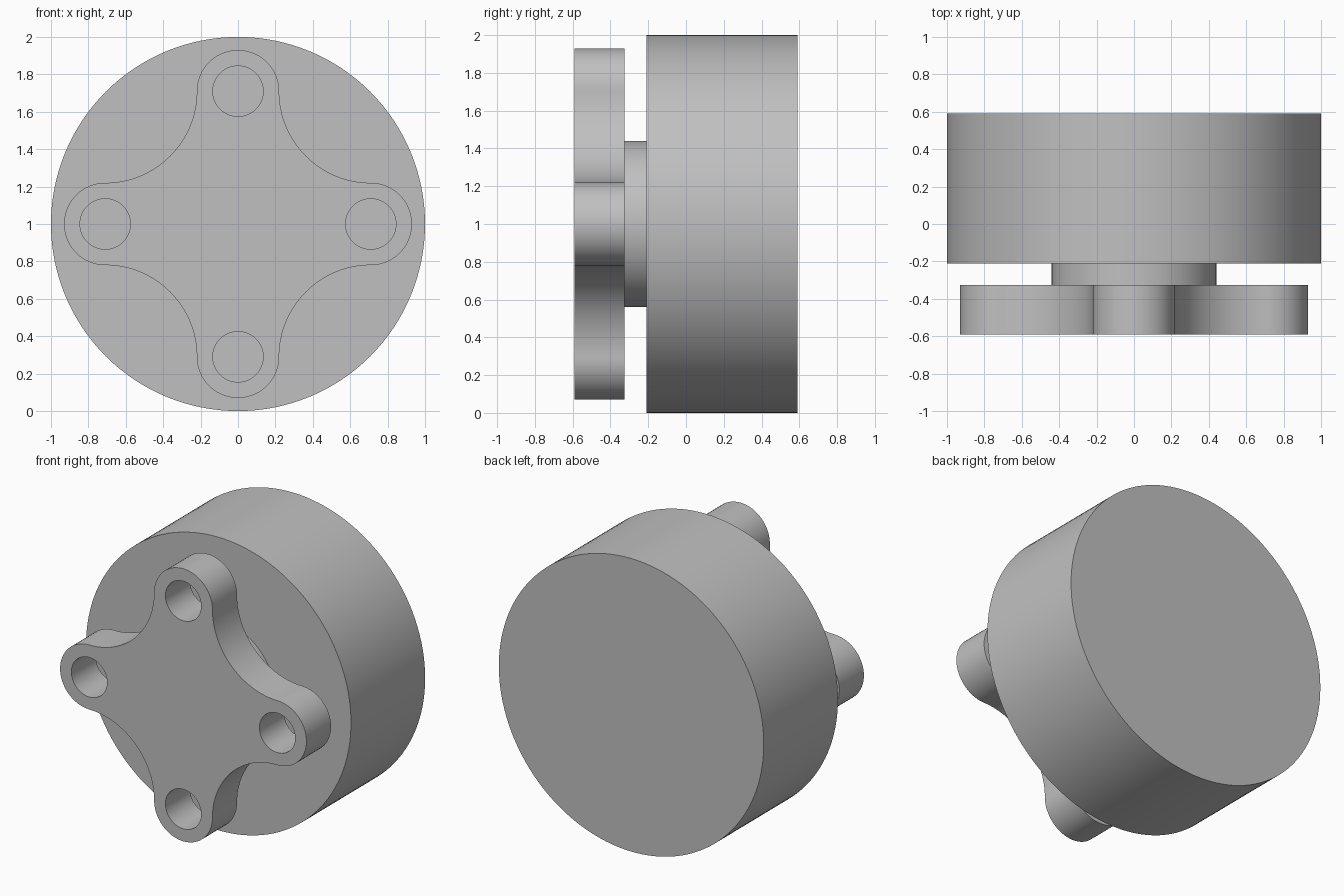
import bpy
import bmesh
from math import pi, sin, cos, radians

cube = bpy.data.objects.get("Cube")
if cube:
    bpy.data.objects.remove(cube, do_unlink=True)

grey = bpy.data.materials.new("plain grey")
grey.use_nodes = True
colour = (0.53, 0.53, 0.53, 1)
grey.diffuse_color = colour
grey.node_tree.nodes["Principled BSDF"].inputs["Base Color"].default_value = colour

ARM, TIP, HOLE = 0.71, 0.22, 0.135   # arm reach, tip radius, bolt hole radius
FILLET = ARM - TIP                   # concave blend between two arms


def arc(cx, cy, r, start, end, steps):
    """Points along an arc, angles in degrees, last point included."""
    angles = [radians(start + (end - start) * i / steps) for i in range(steps + 1)]
    return [(cx + r * cos(a), cy + r * sin(a)) for a in angles]


def plate(name, outlines, front, back):
    """Extrude closed outlines (inner ones become holes) along y."""
    curve = bpy.data.curves.new(name, 'CURVE')
    curve.dimensions = '2D'
    curve.fill_mode = 'BOTH'
    curve.extrude = (back - front) / 2
    for points in outlines:
        spline = curve.splines.new('POLY')
        spline.points.add(len(points) - 1)
        for p, (x, y) in zip(spline.points, points):
            p.co = (x, y, 0, 1)
        spline.use_cyclic_u = True
    obj = bpy.data.objects.new(name, curve)
    bpy.context.collection.objects.link(obj)
    obj.location = (0, (front + back) / 2, 1)
    obj.rotation_euler = (pi / 2, 0, 0)
    bpy.ops.object.select_all(action='DESELECT')
    obj.select_set(True)
    bpy.context.view_layer.objects.active = obj
    bpy.ops.object.convert(target='MESH')
    obj = bpy.context.object
    obj.name = name
    # Weld the caps to the walls
    bm = bmesh.new()
    bm.from_mesh(obj.data)
    bmesh.ops.remove_doubles(bm, verts=bm.verts, dist=0.0001)
    bmesh.ops.recalc_face_normals(bm, faces=bm.faces)
    bm.to_mesh(obj.data)
    bm.free()
    obj.data.materials.clear()
    obj.data.materials.append(grey)
    bpy.ops.object.shade_smooth_by_angle(angle=radians(30))
    return obj


def circle(cx, cy, r, steps):
    return arc(cx, cy, r, 0, 360, steps)[:-1]


# Round drum and the short hub in front of it
plate("drum", [circle(0, 0, 1, 128)], -0.21, 0.59)
plate("hub", [circle(0, 0, 0.44, 96)], -0.325, -0.21)

# Four-armed flange: one tip and one concave blend, repeated each quarter turn
quarter = arc(ARM, 0, TIP, -90, 90, 32)[:-1] + arc(ARM, ARM, FILLET, 270, 180, 32)[:-1]
outline, holes = [], []
for k in range(4):
    c, s = round(cos(k * pi / 2)), round(sin(k * pi / 2))
    outline += [(c * x - s * y, s * x + c * y) for x, y in quarter]
    holes.append(circle(c * ARM, s * ARM, HOLE, 48))
plate("flange", [outline] + holes, -0.59, -0.325)
